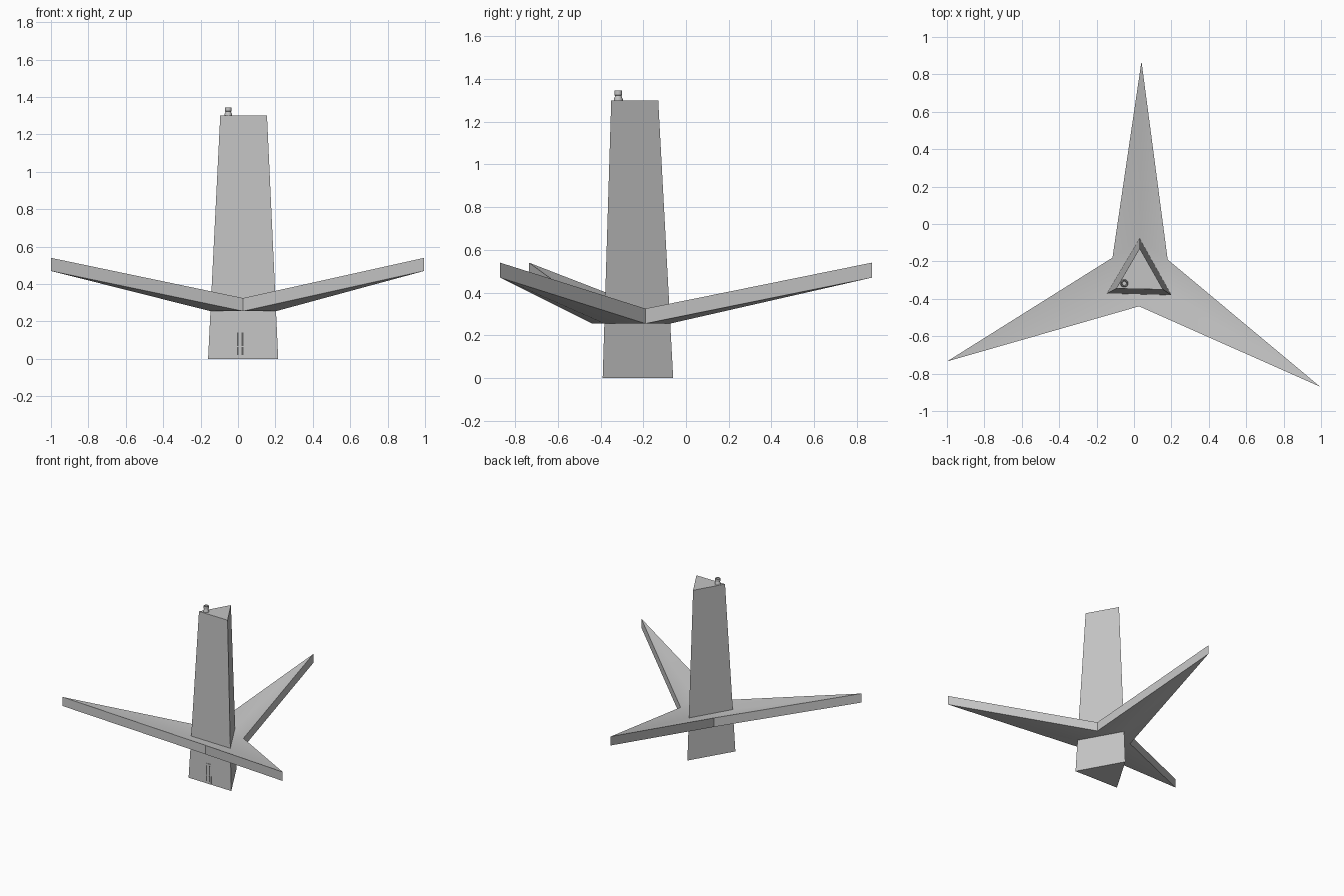
import bpy, bmesh, math
from mathutils import Vector, Matrix

cube = bpy.data.objects.get("Cube")
if cube:
    bpy.data.objects.remove(cube, do_unlink=True)


def material(name, value):
    m = bpy.data.materials.new(name)
    m.use_nodes = True
    color = (value, value, value, 1)
    m.diffuse_color = color
    m.node_tree.nodes["Principled BSDF"].inputs["Base Color"].default_value = color
    return m


pale = material("pale grey", 0.55)
dark = material("dark grey", 0.12)


def finish(name, bm, mat, smooth=False):
    bmesh.ops.recalc_face_normals(bm, faces=bm.faces)
    mesh = bpy.data.meshes.new(name)
    bm.to_mesh(mesh)
    bm.free()
    mesh.materials.append(mat)
    obj = bpy.data.objects.new(name, mesh)
    bpy.context.collection.objects.link(obj)
    if smooth:
        bpy.ops.object.select_all(action='DESELECT')
        obj.select_set(True)
        bpy.context.view_layer.objects.active = obj
        bpy.ops.object.shade_smooth_by_angle(angle=math.radians(30))
    return obj


# Tapered three-sided tower; corners run left, right, back
BASE = [Vector((-0.16, -0.38, 0)), Vector((0.215, -0.39, 0)), Vector((0.03, -0.06, 0))]
TOP = [Vector((-0.095, -0.345, 1.3)), Vector((0.155, -0.35, 1.3)), Vector((0.03, -0.13, 1.3))]
bm = bmesh.new()
low = [bm.verts.new(p) for p in BASE]
high = [bm.verts.new(p) for p in TOP]
bm.faces.new(low)
bm.faces.new(high)
for i in range(3):
    j = (i + 1) % 3
    bm.faces.new((low[i], low[j], high[j], high[i]))
finish("tower", bm, pale)

# Three-armed canopy: each arm is folded along a line from tower corner to tip
TIPS = [(-1, -0.735), (0.995, -0.87), (0.04, 0.87)]
NOTCHES = [(0.027, -0.44), (0.18, -0.19), (-0.115, -0.18)]
UNDER, TIP_UNDER, THICK = 0.255, 0.47, 0.07
bm = bmesh.new()
rims = []
for lift in (0, THICK):
    roots = [bm.verts.new(b.lerp(t, (UNDER + lift) / 1.3)) for b, t in zip(BASE, TOP)]
    for v in roots:
        v.co.z = UNDER + lift
    tips = [bm.verts.new((*p, TIP_UNDER + lift)) for p in TIPS]
    notches = [bm.verts.new((*p, UNDER + lift)) for p in NOTCHES]
    bm.faces.new(roots)
    rim = []
    for i in range(3):
        j = (i + 1) % 3
        bm.faces.new((roots[i], tips[i], notches[i]))
        bm.faces.new((roots[j], notches[i], tips[j]))
        bm.faces.new((roots[i], notches[i], roots[j]))
        rim += [tips[i], notches[i]]
    rims.append(rim)
for i in range(6):
    j = (i + 1) % 6
    bm.faces.new((rims[0][i], rims[0][j], rims[1][j], rims[1][i]))
finish("canopy", bm, pale, smooth=True)

# Chimney pot with an open mouth, spun from a profile
PROFILE = [(0.021, 1.295), (0.021, 1.306), (0.014, 1.322), (0.018, 1.324),
           (0.018, 1.345), (0.013, 1.345), (0.011, 1.31), (0, 1.31)]
bm = bmesh.new()
pts = [bm.verts.new((r, 0, z)) for r, z in PROFILE]
edges = [bm.edges.new(pair) for pair in zip(pts, pts[1:])]
bmesh.ops.spin(bm, geom=pts + edges, cent=(0, 0, 0), axis=(0, 0, 1),
               angle=math.tau, steps=20)
bmesh.ops.remove_doubles(bm, verts=bm.verts, dist=0.0005)
bmesh.ops.translate(bm, verts=bm.verts, vec=(-0.052, -0.317, 0))
finish("chimney", bm, pale, smooth=True)

# Axes of the sloping front wall, for mounting the door
across = (BASE[1] - BASE[0]).normalized()
outward = across.cross(TOP[0] - BASE[0]).normalized()
upward = outward.cross(across)
wall = Matrix((across, upward, outward)).transposed().to_4x4()
wall.translation = BASE[0].lerp(BASE[1], 0.46)


def plate(name, u, v, width, height, depth, mat):
    bm = bmesh.new()
    bmesh.ops.create_cube(bm, size=1, matrix=wall @ Matrix.Translation((u, v, 0))
                          @ Matrix.Diagonal((width, height, depth, 1)))
    return finish(name, bm, mat)


# Door with four narrow dark panels
plate("door", 0, 0.08, 0.055, 0.15, 0.006, pale)
for side, u in (("right", -0.014), ("left", 0.012)):
    plate(side + "_lower_panel", u, 0.041, 0.009, 0.042, 0.009, dark)
    plate(side + "_upper_panel", u, 0.104, 0.009, 0.072, 0.009, dark)
